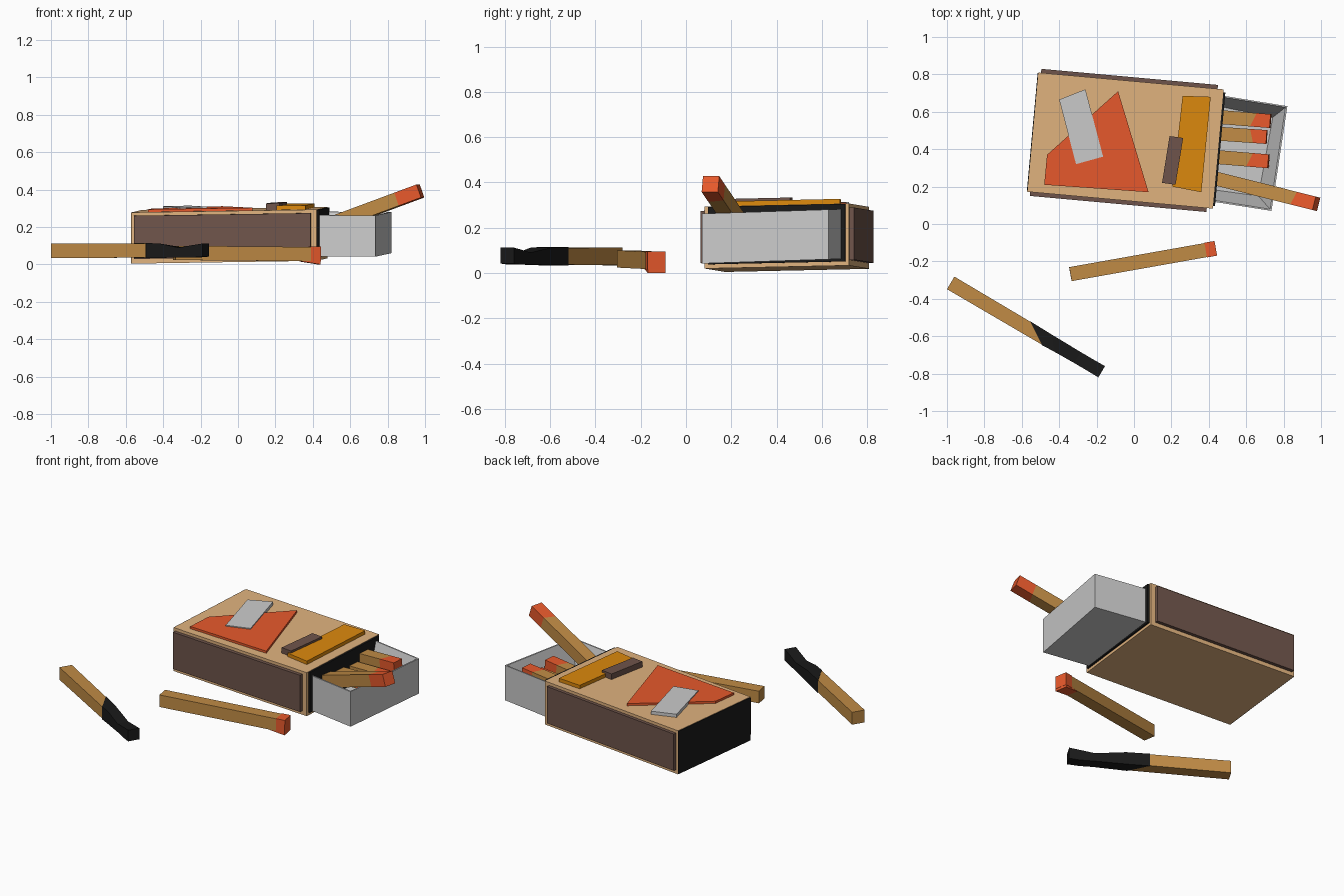
import bpy, bmesh, math
from mathutils import Vector

if "Cube" in bpy.data.objects:
    bpy.data.objects.remove(bpy.data.objects["Cube"])


def mat(name, r, g, b):
    m = bpy.data.materials.new(name)
    m.diffuse_color = (r, g, b, 1)
    m.use_nodes = True
    m.node_tree.nodes["Principled BSDF"].inputs["Base Color"].default_value = m.diffuse_color
    return m


CARD = mat("card", 0.75, 0.45, 0.21)
STRIKE = mat("striker_brown", 0.16, 0.09, 0.07)
BLACK = mat("black", 0.01, 0.01, 0.01)
RED = mat("red", 0.8, 0.1, 0.025)
ORANGE = mat("orange", 0.72, 0.25, 0.004)
WOOD = mat("wood", 0.53, 0.26, 0.06)


def rings(name, loops, material=None):
    """Skin successive point loops and cap the first and last."""
    bm = bmesh.new()
    vs = [[bm.verts.new(p) for p in loop] for loop in loops]
    n = len(vs[0])
    for a, b in zip(vs, vs[1:]):
        for i in range(n):
            j = (i + 1) % n
            bm.faces.new((a[i], a[j], b[j], b[i]))
    bm.faces.new(vs[0][::-1])
    bm.faces.new(vs[-1])
    bmesh.ops.recalc_face_normals(bm, faces=bm.faces)
    me = bpy.data.meshes.new(name)
    bm.to_mesh(me)
    bm.free()
    ob = bpy.data.objects.new(name, me)
    bpy.context.collection.objects.link(ob)
    if material:
        me.materials.append(material)
    return ob


# Sleeve frame: plan rotation plus a slight tilt of the whole box
ANG = math.radians(-5.2)


def plan(u, v):
    return (-0.045 + u * math.cos(ANG) - v * math.sin(ANG),
            0.446 + u * math.sin(ANG) + v * math.cos(ANG))


def tilted(pts, z):
    return [(x, y, z + 0.017 * (x + 0.045) + 0.02 * (y - 0.446)) for x, y in pts]


def slab(name, pts, z0, z1, material=None):
    return rings(name, [tilted(pts, z0), tilted(pts, z1)], material)


def block(name, u0, u1, v0, v1, z0, z1, material):
    slab(name, [plan(u0, v0), plan(u1, v0), plan(u1, v1), plan(u0, v1)], z0, z1, material)


# Box sleeve with dark ends and striking strips
BOT, TOP = 0.019, 0.293
block("sleeve", -0.497, 0.497, -0.32, 0.32, BOT, TOP, CARD)
block("sleeve_dark_end_left", -0.501, -0.49, -0.318, 0.318, BOT + 0.002, TOP - 0.002, BLACK)
block("sleeve_dark_end_right", 0.49, 0.508, -0.305, 0.305, BOT + 0.018, TOP - 0.002, BLACK)
for side, s in (("front", -1), ("back", 1)):
    block("striking_strip_" + side, -0.483, 0.465, s * 0.31, s * 0.341,
          BOT + 0.025, TOP - 0.018, STRIKE)

# Raised shapes on the lid
slab("label_red_shape", [(-0.085, 0.71), (0.078, 0.17), (-0.48, 0.21), (-0.465, 0.37)],
     TOP - 0.01, TOP + 0.014, RED)
slab("label_grey_shape", [(-0.40, 0.665), (-0.26, 0.72), (-0.165, 0.36), (-0.31, 0.32)],
     TOP - 0.005, TOP + 0.02)
slab("label_orange_shape", [(0.26, 0.685), (0.41, 0.68), (0.36, 0.17), (0.205, 0.2)],
     TOP - 0.01, TOP + 0.022, ORANGE)
slab("label_brown_shape", [(0.19, 0.47), (0.263, 0.46), (0.222, 0.21), (0.15, 0.22)],
     TOP - 0.005, TOP + 0.035, STRIKE)

# Pulled-out tray: outer shell, thin rim, walls sloping in to the floor
def tray_ring(pts, z):
    return [(x, y, z + 0.033 * (y - 0.07)) for x, y in pts]


outer = [(0.405, 0.122), (0.735, 0.07), (0.82, 0.63), (0.45, 0.69)]
rim = [(0.407, 0.13), (0.728, 0.079), (0.81, 0.624), (0.452, 0.682)]
floor = [(0.41, 0.185), (0.665, 0.15), (0.742, 0.57), (0.45, 0.63)]
rings("tray", [tray_ring(outer, 0.042), tray_ring(outer, 0.262),
               tray_ring(rim, 0.262), tray_ring(floor, 0.07)])


def stick(name, sections, axis, material):
    """Square-section bar; each section = centre, half width, half height, slant."""
    ax = Vector(axis).normalized()
    side = ax.cross(Vector((0, 0, 1))).normalized()
    up = side.cross(ax)
    loops = []
    for c, w, h, slant in sections:
        loops.append([Vector(c) + side * sx * w + up * sz * h + ax * slant * sx
                      for sx, sz in ((-1, -1), (1, -1), (1, 1), (-1, 1))])
    return rings(name, loops, material)


def match(name, a, b, half, head, slant=0.0, grow=1.0):
    a, b = Vector(a), Vector(b)
    ax = (b - a).normalized()
    neck = b - ax * head
    stick(name + "_stick", [(a, half, half, 0), (neck, half, half, slant)], ax, WOOD)
    stick(name + "_head", [(neck, half * grow, half * grow, slant),
                           (b, half * grow, half * grow, 0)], ax, RED)


# Matches in the tray, one leaning out, and one loose on the ground
match("tray_match_back", (0.42, 0.575, 0.215), (0.73, 0.55, 0.235), 0.037, 0.09, -0.015)
match("tray_match_middle", (0.42, 0.485, 0.17), (0.71, 0.465, 0.185), 0.037, 0.08, 0.01)
match("tray_match_front", (0.42, 0.36, 0.18), (0.72, 0.335, 0.205), 0.037, 0.1, -0.015)
match("leaning_match", (0.42, 0.247, 0.187), (0.975, 0.108, 0.393), 0.037, 0.12, -0.01)
match("loose_match", (-0.34, -0.268, 0.062), (0.437, -0.13, 0.055), 0.038, 0.055, 0.0, 1.05)
# Lowered lip under the loose head, resting on the ground
stick("loose_match_head_lip", [((0.335, -0.148, 0.03), 0.036, 0.014, 0.0),
                               ((0.435, -0.13, 0.022), 0.039, 0.022, 0.0)],
      (0.777, 0.138, 0), RED)

# Burnt match with a pinched, charred end
A, B = Vector((-0.98, -0.315, 0.073)), Vector((-0.173, -0.79, 0.075))
AX = B - A
stick("burnt_match_stick", [(A, 0.039, 0.039, 0), (A + AX * 0.63, 0.037, 0.037, 0.05)],
      AX, WOOD)
char = [(0.565, 0.039, 0.040, 0.06, 0.074), (0.68, 0.036, 0.039, 0.03, 0.074),
        (0.84, 0.034, 0.026, 0.0, 0.064), (0.93, 0.034, 0.033, 0.0, 0.07),
        (1.0, 0.035, 0.035, 0.0, 0.077)]
loops = []
for t, w, h, s, z in char:
    c = A + AX * t
    c.z = z
    loops.append((c, w, h, s))
stick("burnt_match_char", loops, AX, BLACK)
